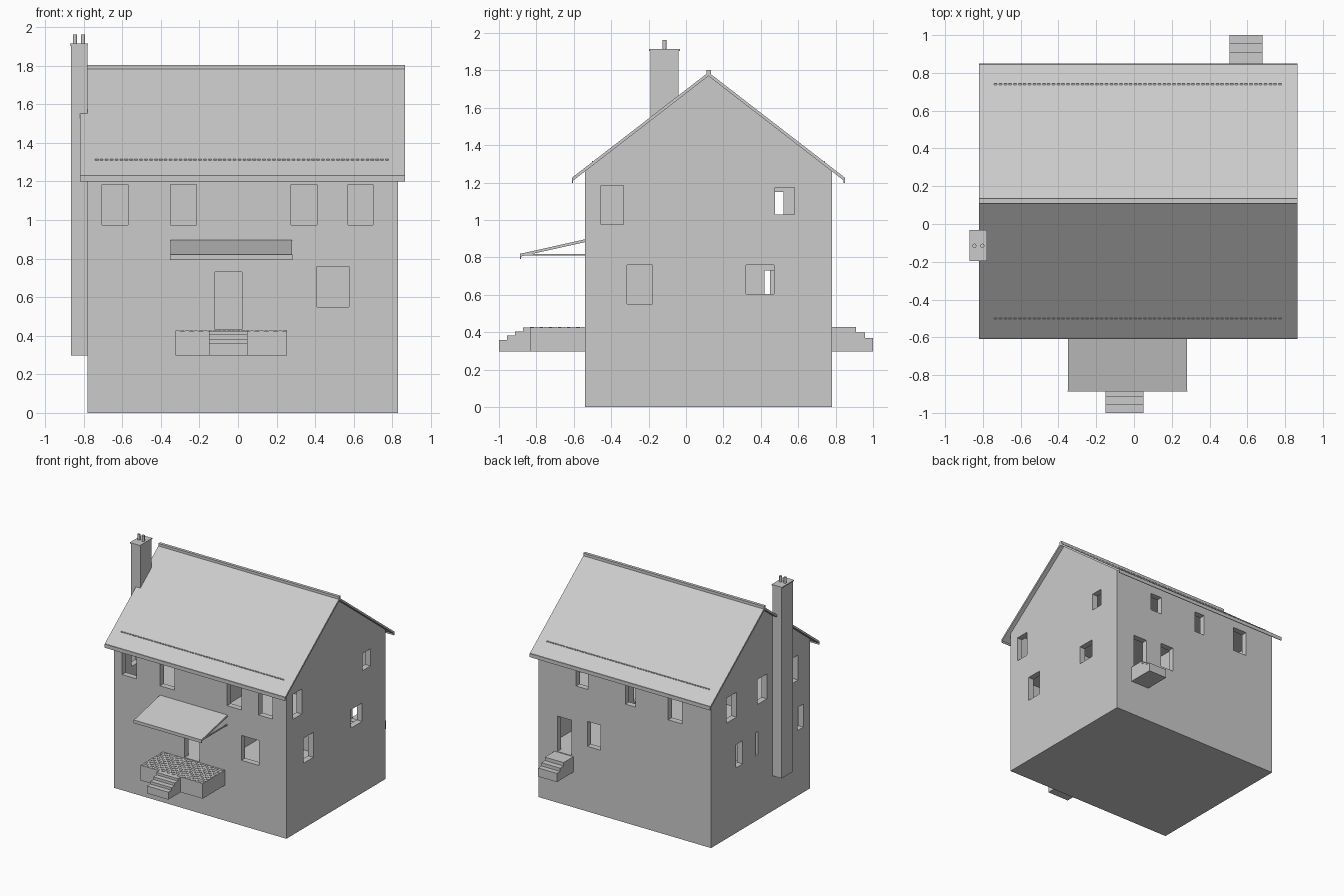
import bpy, bmesh, math

if "Cube" in bpy.data.objects:
    bpy.data.objects.remove(bpy.data.objects["Cube"])


def make(name, bm):
    bmesh.ops.recalc_face_normals(bm, faces=bm.faces[:])
    me = bpy.data.meshes.new(name)
    bm.to_mesh(me)
    bm.free()
    ob = bpy.data.objects.new(name, me)
    bpy.context.collection.objects.link(ob)
    return ob


def add_box(bm, x0, x1, y0, y1, z0, z1):
    vs = bmesh.ops.create_cube(bm, size=1)["verts"]
    for v in vs:
        v.co = ((x0 + x1) / 2 + v.co.x * (x1 - x0),
                (y0 + y1) / 2 + v.co.y * (y1 - y0),
                (z0 + z1) / 2 + v.co.z * (z1 - z0))


def boxes(name, items):
    bm = bmesh.new()
    for b in items:
        add_box(bm, *b)
    return make(name, bm)


def prism(name, profile, x0, x1):
    """Extrude a (y, z) profile along x."""
    bm = bmesh.new()
    f = bm.faces.new([bm.verts.new((x0, y, z)) for y, z in profile])
    ext = bmesh.ops.extrude_face_region(bm, geom=[f])["geom"]
    for v in ext:
        if isinstance(v, bmesh.types.BMVert):
            v.co.x = x1
    return make(name, bm)


def cut(target, cutter):
    m = target.modifiers.new("cut", "BOOLEAN")
    m.operation, m.solver, m.object = "DIFFERENCE", "EXACT", cutter
    cutter.hide_render = True
    bpy.context.view_layer.objects.active = target
    bpy.ops.object.modifier_apply(modifier=m.name)
    bpy.data.objects.remove(cutter)


X0, X1, Y0, Y1, RY = -0.78, 0.83, -0.54, 0.78, 0.12
T = 0.05

# House walls with gables
walls = prism("house_walls", [(Y0, 0), (Y1, 0), (Y1, 1.27), (RY, 1.775), (Y0, 1.27)], X0, X1)

# Four rooms on each of two floors
rooms = []
for z0, z1 in ((0.43, 0.84), (0.88, 1.24)):
    for xa, xb in ((X0 + T, 0.12), (0.15, X1 - T)):
        for ya, yb in ((Y0 + T, 0.10), (0.13, Y1 - T)):
            rooms.append((xa, xb, ya, yb, z0, z1))
cut(walls, boxes("room_cutter", rooms))

# Openings as (from, to, bottom, top) along each wall
E = 0.02
front = [(-0.705, -0.57, 0.975, 1.185), (-0.35, -0.215, 0.975, 1.185), (0.275, 0.41, 0.975, 1.185),
         (0.57, 0.70, 0.975, 1.185), (0.41, 0.575, 0.55, 0.76), (-0.12, 0.02, 0.432, 0.73)]
back = [(0.37, 0.48, 1.03, 1.18), (-0.075, 0.02, 1.0, 1.18), (-0.51, -0.38, 0.975, 1.185),
        (0.525, 0.655, 0.432, 0.73), (0.25, 0.375, 0.55, 0.76)]
right = [(-0.455, -0.335, 0.975, 1.185), (0.475, 0.58, 1.03, 1.175),
         (-0.315, -0.18, 0.55, 0.76), (0.32, 0.47, 0.605, 0.76)]
left = [(0.44, 0.575, 0.975, 1.185), (0.04, 0.09, 0.975, 1.185), (0.14, 0.16, 0.975, 1.185),
        (-0.38, -0.26, 0.975, 1.185), (0.36, 0.45, 0.55, 0.745),
        (0.155, 0.185, 0.55, 0.745), (-0.45, -0.37, 0.55, 0.745)]
left[1:3] = [(0.035, 0.16, 0.975, 1.185)]
inner_doors = [(0.42, 0.52, 0.89, 1.15), (0.42, 0.52, 0.44, 0.73)]
holes = [(a, b, Y0 - E, Y0 + T + E, c, d) for a, b, c, d in front]
holes += [(a, b, Y1 - T - E, Y1 + E, c, d) for a, b, c, d in back]
holes += [(X1 - T - E, X1 + E, a, b, c, d) for a, b, c, d in right]
holes += [(X0 - E, X0 + T + E, a, b, c, d) for a, b, c, d in left]
holes += [(0.11, 0.16, a, b, c, d) for a, b, c, d in inner_doors]
cut(walls, boxes("opening_cutter", holes))

# Roof, ridge cap and gutters
RX0, RX1 = -0.82, 0.865
prism("roof", [(-0.605, 1.21), (RY, 1.77), (0.845, 1.21), (0.845, 1.23), (RY, 1.79), (-0.605, 1.23)], RX0, RX1)
boxes("ridge_cap", [(RX0, RX1, RY - 0.011, RY + 0.014, 1.78, 1.803)])
boxes("gutters", [(RX0, RX1, y - 0.003, y + 0.003, 1.198, 1.228) for y in (-0.606, 0.846)])

# Rows of small snow guards near both eaves
guards = []
for i in range(60):
    x = -0.74 + i * 1.53 / 60
    for y in (RY - 0.62, RY + 0.62):
        guards.append((x, x + 0.016, y - 0.003, y + 0.003, 1.30, 1.316))
boxes("snow_guards", guards)

# Chimney with cap and pots
boxes("chimney", [(-0.865, -0.779, -0.19, -0.04, 0.297, 1.905)])
boxes("chimney_cap", [(-0.872, -0.777, -0.197, -0.033, 1.905, 1.914)])
for i, x in enumerate((-0.845, -0.803)):
    bpy.ops.mesh.primitive_cylinder_add(vertices=16, radius=0.011, depth=0.05, location=(x, -0.115, 1.937))
    pot = bpy.context.object
    pot.name = "chimney_pot_%d" % (i + 1)
    bpy.ops.object.shade_smooth_by_angle(angle=math.radians(40))

# Porch canopy with lip and tie bars
prism("canopy", [(Y0, 0.882), (Y0, 0.897), (-0.885, 0.82), (-0.885, 0.805)], -0.35, 0.28)
boxes("canopy_lip", [(-0.352, 0.282, -0.888, -0.882, 0.793, 0.82)])
boxes("canopy_ties", [(x, x + 0.01, -0.884, Y0, 0.81, 0.818) for x in (-0.35, 0.27)])

# Front porch with tiled deck and steps
boxes("porch", [(-0.325, 0.255, -0.835, Y0, 0.297, 0.425)])
tiles = []
for i in range(24):
    for j in range(12):
        if (i + j) % 2 == 0:
            x, y = -0.325 + i * 0.58 / 24, -0.835 + j * 0.295 / 12
            tiles.append((x + 0.002, x + 0.022, y + 0.002, y + 0.022, 0.424, 0.428))
boxes("porch_tiles", tiles)
prism("front_steps", [(-0.834, 0.297), (-1.0, 0.297), (-1.0, 0.36), (-0.957, 0.36), (-0.957, 0.382),
                      (-0.915, 0.382), (-0.915, 0.405), (-0.872, 0.405), (-0.872, 0.425), (-0.834, 0.425)],
      -0.15, 0.05)

# Back steps
prism("back_steps", [(Y1, 0.297), (1.0, 0.297), (1.0, 0.37), (0.957, 0.37), (0.957, 0.398),
                     (0.91, 0.398), (0.91, 0.427), (Y1, 0.427)], 0.505, 0.68)
